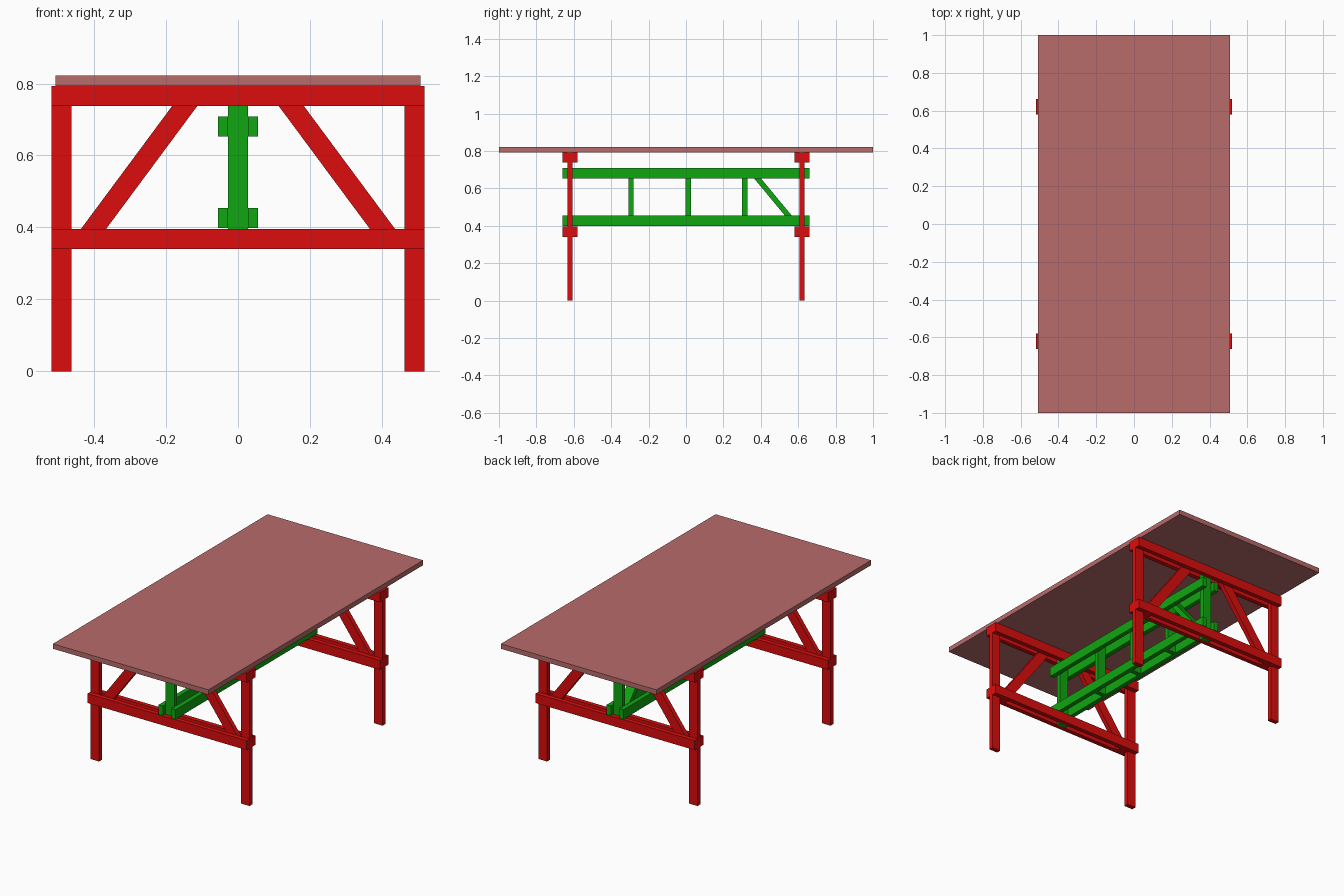
import bpy

if "Cube" in bpy.data.objects:
    bpy.data.objects.remove(bpy.data.objects["Cube"])

T = 0.027            # board thickness
W = 0.056            # board width
END_Y = 0.62         # centre plane of each trestle
LEG_X = 0.519 - W / 2


def material(name, rgb):
    m = bpy.data.materials.new(name)
    m.diffuse_color = (*rgb, 1)
    m.use_nodes = True
    m.node_tree.nodes["Principled BSDF"].inputs["Base Color"].default_value = m.diffuse_color
    return m


RED = material("red_paint", (0.72, 0.004, 0.004))
GREEN = material("green_paint", (0.005, 0.38, 0.005))
TOP = material("tabletop_finish", (0.48, 0.145, 0.145))


def make(name, verts, mat):
    # eight corners: bottom ring of four, then top ring of four
    faces = [(3, 2, 1, 0), (4, 5, 6, 7)]
    faces += [(i, (i + 1) % 4, (i + 1) % 4 + 4, i + 4) for i in range(4)]
    mesh = bpy.data.meshes.new(name)
    mesh.from_pydata(verts, [], faces)
    mesh.materials.append(mat)
    ob = bpy.data.objects.new(name, mesh)
    bpy.context.collection.objects.link(ob)
    return ob


def board(name, bottom, top, sx, sy, mat):
    """Board of sx by sy section between two end centres, ends cut level."""
    ring = [(-1, -1), (1, -1), (1, 1), (-1, 1)]
    verts = [(c[0] + u * sx / 2, c[1] + v * sy / 2, c[2])
             for c in (bottom, top) for u, v in ring]
    return make(name, verts, mat)


def upright(name, x, y, z0, z1, sx, sy, mat):
    return board(name, (x, y, z0), (x, y, z1), sx, sy, mat)


# Tabletop
upright("tabletop", 0, 0, 0.793, 0.822, 1.014, 2.0, TOP)

# Two end trestles
for end, y in (("front", -END_Y), ("back", END_Y)):
    for side, s in (("left", -1), ("right", 1)):
        upright(f"{end}_{side}_leg", s * LEG_X, y, 0, 0.793, W, T, RED)
        # Diagonal brace held between the paired rails
        board(f"{end}_{side}_brace", (s * 0.443, y, 0.34), (s * 0.107, y, 0.793),
              0.070, T, RED)
    # Paired cross rails clamping the legs
    for level, z in (("lower", 0.34), ("upper", 0.738)):
        for face, d in (("outer", -T), ("inner", T)):
            upright(f"{end}_{level}_{face}_rail", 0, y + d, z, z + W - 0.0005,
                    1.038, T, RED)
    # Centre post
    upright(f"{end}_centre_post", 0, y, 0.34, 0.793, W, T, GREEN)

# Paired long stretchers either side of the posts
for level, z in (("lower", 0.398), ("upper", 0.653)):
    for side, s in (("left", -1), ("right", 1)):
        upright(f"{level}_{side}_stretcher", s * (W + T) / 2, 0, z, z + W, T, 1.322, GREEN)

# Spacer blocks between the stretchers
for i, y in enumerate((-0.293, 0.012, 0.314)):
    upright(f"stretcher_spacer_{i + 1}", 0, y, 0.398, 0.709, W, T, GREEN)

# Single diagonal strut at the back
board("stretcher_strut", (0, 0.594, 0.398), (0, 0.336, 0.709), W, 0.037, GREEN)
